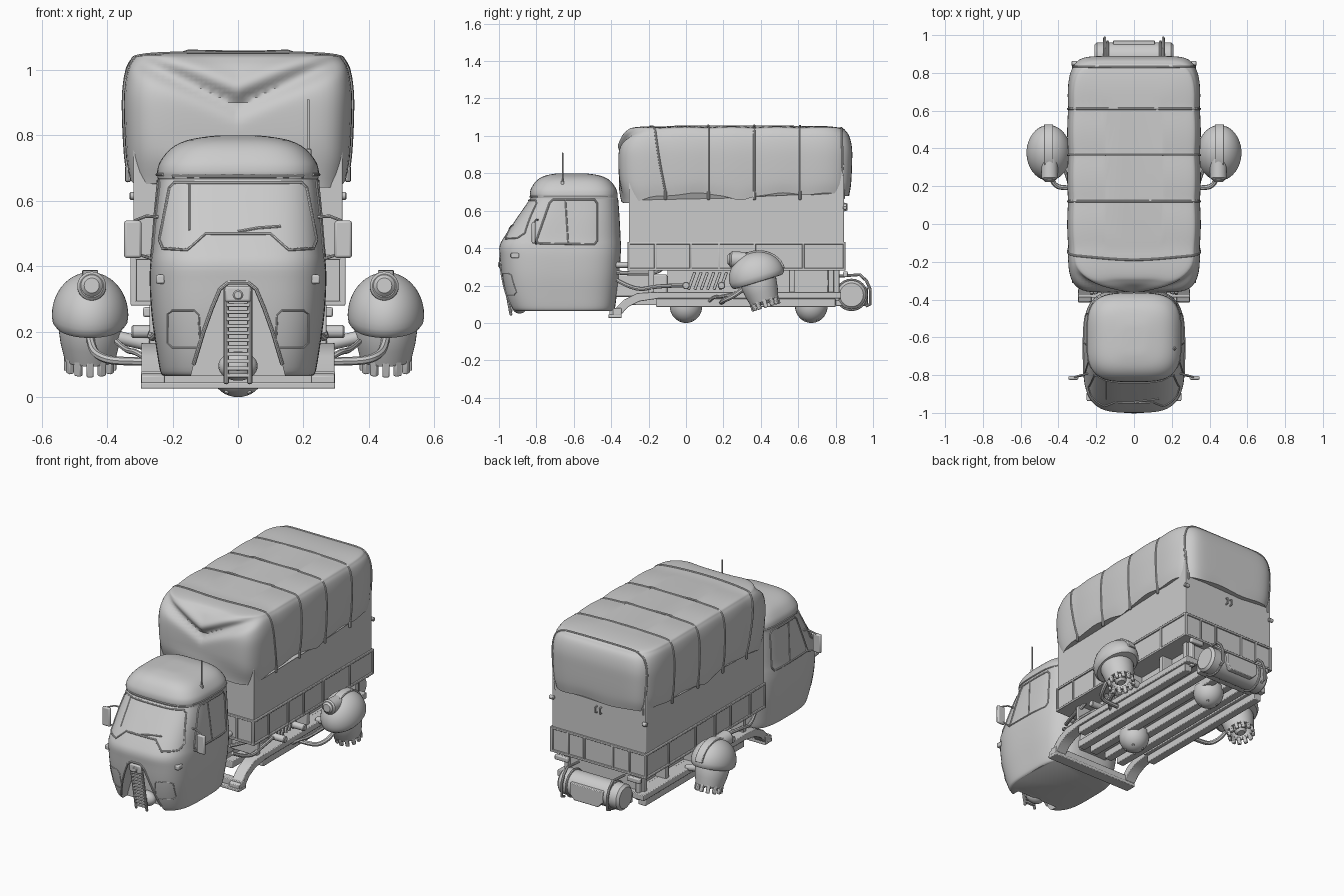
import bpy, bmesh, math
from mathutils import Matrix, Vector
from mathutils.bvhtree import BVHTree

if "Cube" in bpy.data.objects:
    bpy.data.objects.remove(bpy.data.objects["Cube"])


def finish(name, bm, mirror=False, bevel=0):
    bmesh.ops.remove_doubles(bm, verts=bm.verts, dist=1e-5)
    bmesh.ops.recalc_face_normals(bm, faces=bm.faces)
    me = bpy.data.meshes.new(name)
    bm.to_mesh(me)
    bm.free()
    ob = bpy.data.objects.new(name, me)
    bpy.context.collection.objects.link(ob)
    if bevel:
        m = ob.modifiers.new("bevel", 'BEVEL')
        m.width, m.segments = bevel, 2
    if mirror:
        ob.modifiers.new("mirror", 'MIRROR')
    return ob


def box(name, lo, hi, mirror=False, bevel=0.004, mat=Matrix()):
    bm = bmesh.new()
    bmesh.ops.create_cube(bm, size=1)
    for v in bm.verts:
        v.co = mat @ Vector([lo[i] + (v.co[i] + .5) * (hi[i] - lo[i]) for i in range(3)])
    return finish(name, bm, mirror, bevel)


def skin(bm, rings):
    for a, b in zip(rings, rings[1:]):
        for i in range(len(a)):
            j = (i + 1) % len(a)
            bm.faces.new((a[i], a[j], b[j], b[i]))
    bm.faces.new(rings[0])
    bm.faces.new(rings[-1])


def lathe(name, prof, mat, mirror=False, seg=32):
    bm = bmesh.new()
    ang = [2 * math.pi * i / seg for i in range(seg)]
    skin(bm, [[bm.verts.new(mat @ Vector((max(r, .0005) * math.cos(a), max(r, .0005) * math.sin(a), h)))
               for a in ang] for r, h in prof])
    return finish(name, bm, mirror)


def rod(name, a, b, r, mirror=False, seg=24, c=.004):
    a, d = Vector(a), Vector(b) - Vector(a)
    L = d.length
    return lathe(name, [(r - c, 0), (r, c), (r, L - c), (r - c, L)],
                 Matrix.Translation(a) @ d.to_track_quat('Z', 'Y').to_matrix().to_4x4(), mirror, seg)


def tube(name, pts, r, mirror=False, closed=False, smooth=False):
    cu = bpy.data.curves.new(name, 'CURVE')
    cu.dimensions, cu.bevel_depth, cu.bevel_resolution, cu.use_fill_caps = '3D', r, 2, True
    sp = cu.splines.new('NURBS' if smooth else 'POLY')
    sp.points.add(len(pts) - 1)
    for p, q in zip(sp.points, pts):
        p.co = (*q, 1)
    sp.use_cyclic_u = closed
    if smooth:
        sp.order_u, sp.use_endpoint_u, sp.resolution_u = 3, True, 6
    tmp = bpy.data.objects.new(name, cu)
    me = bpy.data.meshes.new_from_object(tmp)
    bpy.data.objects.remove(tmp)
    ob = bpy.data.objects.new(name, me)
    bpy.context.collection.objects.link(ob)
    if mirror:
        ob.modifiers.new("mirror", 'MIRROR')
    return ob


def prism(name, prof, axis, a, b, mirror=False, bevel=0, mat=Matrix()):
    bm = bmesh.new()
    f = (lambda u, v, t: (t, u, v)) if axis == 'X' else (lambda u, v, t: (u, t, v))
    skin(bm, [[bm.verts.new(mat @ Vector(f(u, v, t))) for u, v in prof] for t in (a, b)])
    return finish(name, bm, mirror, bevel)


def loft(name, rows, n, seg=128, sub=4, deform=lambda v: v):
    # rows are (z, front y, back y, half width); sections are superellipses
    lv = []
    for i in range(len(rows) - 1):
        p = [Vector(rows[min(max(i + k, 0), len(rows) - 1)]) for k in (-1, 0, 1, 2)]
        for j in range(sub):
            t = j / sub
            lv.append(.5 * (2 * p[1] + (p[2] - p[0]) * t + (2 * p[0] - 5 * p[1] + 4 * p[2] - p[3]) * t**2
                            + (3 * p[1] - p[0] - 3 * p[2] + p[3]) * t**3))
    lv.append(Vector(rows[-1]))
    bm, rings = bmesh.new(), []
    for z, yf, yb, hw in lv:
        ring = []
        for i in range(seg):
            a = 2 * math.pi * i / seg
            c, s = math.cos(a), math.sin(a)
            r = (abs(c)**n + abs(s)**n) ** (-1 / n)
            ring.append(bm.verts.new(deform(Vector((hw * r * c, (yf + yb) / 2 + (yb - yf) / 2 * r * s, z)))))
        rings.append(ring)
    skin(bm, rings)
    tree = BVHTree.FromBMesh(bm)
    return finish(name, bm), tree


def hit(tree, a, b):
    a, b = Vector(a), Vector(b)
    return tree.ray_cast(a, (b - a).normalized())[0] or b


def dense(pts, closed=True, k=8):
    out = []
    for p, q in zip(pts, pts[1:] + (pts[:1] if closed else [])):
        out += [tuple(Vector(p).lerp(Vector(q), i / k)) for i in range(k)]
    return out if closed else out + [pts[-1]]


def front_line(name, pts, r, mirror=False, closed=True):
    tube(name, [hit(cab_tree, (x, -2, z), (x, 0, z)) for x, z in dense(pts, closed)], r, mirror, closed)


def side_line(name, pts, r, closed=True):
    tube(name, [hit(cab_tree, (2, y, z), (0, y, z)) for y, z in dense(pts, closed)], r, True, closed)


# Cab shell with the arched opening in the nose
cab, cab_tree = loft("cab", [
    (.065, -.925, -.39, .228), (.08, -.94, -.38, .238), (.15, -.965, -.37, .25), (.25, -.985, -.358, .264),
    (.35, -.995, -.35, .27), (.41, -.997, -.348, .268), (.46, -.972, -.35, .262), (.56, -.905, -.355, .254),
    (.655, -.84, -.362, .245), (.67, -.832, -.366, .246), (.69, -.835, -.366, .247), (.72, -.828, -.375, .238),
    (.76, -.8, -.405, .205), (.785, -.76, -.45, .155), (.798, -.7, -.52, .08), (.8, -.65, -.57, .03)], 3.6, 96)
half = [(.16, .0), (.135, .1), (.105, .2), (.08, .27), (.055, .33), (.03, .35)]
cutter = prism("notch_cutter", half + [(-x, z) for x, z in half[::-1]], 'Y', -1.2, -.87)
m = cab.modifiers.new("notch", 'BOOLEAN')
m.operation, m.object, m.solver = 'DIFFERENCE', cutter, 'EXACT'
bpy.context.view_layer.objects.active = cab
bpy.ops.object.modifier_apply(modifier="notch")
bpy.data.objects.remove(cutter)
front_line("notch_trim", half[1:] + [(-x, z) for x, z in half[:0:-1]], .006, closed=False)

# Windows, seams and wiper following the shell
front_line("windscreen_frame", [(.195, .655), (.21, .64), (.24, .48), (.23, .455), (.155, .45), (.1, .5),
           (-.1, .5), (-.155, .45), (-.23, .455), (-.24, .48), (-.21, .64), (-.195, .655)], .005)
front_line("windscreen_pillar", [(-.148, .51), (-.148, .65)], .003, closed=False)
front_line("wiper", [(0, .506), (.06, .517), (.13, .522)], .005, closed=False)
front_line("nose_hatch_seam", [(.115, .15), (.2, .15), (.215, .165), (.215, .255), (.2, .265), (.135, .265),
           (.12, .25)], .003, True)
side_line("door_window_frame", [(-.8, .44), (-.79, .425), (-.49, .42), (-.475, .44), (-.475, .64), (-.49, .66),
          (-.71, .66), (-.73, .64)], .005)
side_line("window_divider", [(-.63, .425), (-.645, .66)], .004, False)
side_line("roof_gutter", [(-.76, .68), (-.42, .68)], .005, False)
front_line("roof_lip", [(-.2, .675), (.2, .675)], .005, closed=False)
p = hit(cab_tree, (.235, -2, .36), (.235, 0, .36))
box("marker_lamp", p - Vector((.012, .015, .014)), p + Vector((.016, .03, .014)), True, .006)

# Wing mirrors and aerial
tube("mirror_arm", [(.235, -.79, .55), (.28, -.8, .553), (.315, -.81, .54), (.315, -.81, .44), (.255, -.8, .42)],
     .005, True)
box("wing_mirror", (.295, -.825, .425), (.348, -.805, .54), True, .008)
rod("aerial_base", (.215, -.66, .69), (.215, -.66, .76), .009)
rod("aerial", (.215, -.66, .74), (.215, -.66, .91), .004, c=.001)

# Nose ladder and nose ball
rod("ladder_rail", (.036, -.99, .335), (.036, -.935, .04), .008, True, 8)
for i in range(13):
    t = i / 13
    y, z = -.99 + .055 * t, .325 - .28 * t
    box("ladder_rung", (-.036, y - .006, z - .006), (.036, y + .012, z + .006), bevel=.002)
box("ladder_top", (-.04, -1, .29), (.04, -.975, .34), bevel=.008)
rod("ladder_bolt", (0, -1.004, .312), (0, -.98, .312), .015)
bm = bmesh.new()
bmesh.ops.create_uvsphere(bm, u_segments=24, v_segments=16, radius=.06,
                          matrix=Matrix.Translation((0, -.89, .095)) @ Matrix.Diagonal((1, .7, .75, 1)))
finish("nose_ball", bm)

# Cargo box with ribbed lower side boards
box("cargo_box", (-.32, -.305, .28), (.32, .845, .85), bevel=.005)
for z in (.28, .42):
    box("cargo_rail", (-.328, -.312, z), (.328, .853, z + .014), bevel=.003)
for y in (-.312, -.17, .02, .17, .36, .62, .84):
    box("side_rib", (.31, y, .28), (.328, y + .013, .43), True, .003)
for x in (.09, .2, .315):
    for y in (-.312, .84):
        box("end_rib", (x, y, .28), (x + .013, y + .013, .43), True, .003)
tube("tailgate_handle", [(.015, .84, .6), (.015, .86, .605), (.015, .86, .635), (.015, .84, .64)], .005, True)
rod("corner_pin", (.3, .85, .615), (.332, .85, .615), .012, True, 12)


# Tarpaulin, sagging between its straps and folded at the front
def drape(v):
    x, y, z = v
    low = max(0, min(1, (.78 - z) / .09))
    sag = abs(math.sin(math.pi * (y - .12) / .245))
    z += low * (-.04 * max(0, min(1, (-.05 - y) / .25)) - .04 * math.exp(-((y - .29) / .07)**2)
                + .006 * math.sin(27 * y) + .006 * math.sin(19 * x))
    z += .006 * sag * max(0, (z - .95) / .1)
    x *= 1 + .014 * sag
    if y < -.2:
        d = z - (.89 + .45 * abs(x))
        f = min(1, (-.2 - y) / .1)
        y += f * (.028 * math.exp(-(d / .03)**2) - .012 * math.exp(-((d - .06) / .03)**2)
                  + .012 * math.sin(11 * x + 16 * z) * low)
    return Vector((x, y, z))


tarp, tarp_tree = loft("tarpaulin", [
    (.69, -.335, .872, .333), (.75, -.355, .883, .343), (.85, -.362, .888, .348), (.93, -.358, .888, .348),
    (.99, -.335, .876, .34), (1.025, -.305, .855, .325), (1.042, -.26, .82, .295), (1.05, -.1, .65, .15)],
    8, 160, 5, drape)
for y0, slant in ((-.19, .07), (.12, 0), (.365, 0), (.61, 0), (.83, .01)):
    pts = []
    for i in range(61):
        a = math.radians(-9 + 198 * i / 60)
        y = y0 + slant * (1 - math.sin(a))
        pts.append(hit(tarp_tree, (2 * math.cos(a), y, .75 + 2 * math.sin(a)), (0, y, .75)))
    tube("tarp_strap", pts, .006)
    rod("strap_hook", pts[0] + Vector((0, 0, .01)), pts[0] - Vector((0, 0, .04)), .008, True, 8)

# Chassis rails, floor beams and front crossbeam
box("upper_rail", (.215, -.17, .13), (.295, .83, .166), True)
box("lower_rail", (.235, -.16, .085), (.285, .8, .13), True)
prism("curved_front_rail", [(-.41, .03), (-.36, .03), (-.31, .085), (-.25, .115), (-.15, .13), (-.15, .166),
      (-.26, .16), (-.33, .125), (-.38, .075), (-.41, .065)], 'X', .225, .295, True, .003)
box("front_crossbeam", (-.297, -.415, .026), (.297, -.345, .045))
box("front_crossbeam_web", (-.297, -.39, .04), (.297, -.345, .08))
for x in (.03, .12):
    box("floor_beam", (x, -.3, .095), (x + .05, .8, .14), True)
box("chassis_floor", (-.22, -.12, .14), (.22, .82, .165))
box("equipment_bay", (-.2, -.1, .16), (.2, .76, .285))
for y in (-.2, .28, .55, .76):
    box("cargo_bearer", (-.27, y, .16), (.27, y + .03, .285))
for i in range(6):
    box("cooling_slat", (.2, -.008, -.05), (.25, .008, .05), True, .003,
        Matrix.Translation((0, .03 + i * .034, .225)) @ Matrix.Rotation(math.radians(-20), 4, 'X'))
for y in (0, .19):
    rod("side_nozzle", (.2, y, .2), (.325, y, .2), .02, True)
box("cab_coupling", (-.1, -.4, .14), (.1, -.1, .26), bevel=.01)
rod("coupling_bar", (.16, -.38, .31), (.16, -.29, .31), .016, True)
tube("upper_hose", [(.2, -.37, .27), (.25, -.25, .26), (.26, -.14, .27), (.25, -.11, .31)], .011, True, smooth=True)
tube("lower_hose", [(.22, -.37, .23), (.26, -.27, .17), (.27, -.15, .2), (.25, -.02, .2)], .011, True, smooth=True)

# Under-body hover domes with studs
for y in (0, .67):
    prof = [(.087 * math.cos(a), .09 - .09 * math.sin(a)) for a in [i * math.pi / 20 for i in range(11)]]
    lathe("hover_dome", [(.087, .12)] + prof, Matrix.Translation((0, y, 0)))
    for i in range(4):
        a = math.pi / 4 + i * math.pi / 2
        c, s = math.cos(a), math.sin(a)
        rod("dome_stud", (.04 * c, y + .04 * s, .03), (.052 * c, y + .052 * s, .01), .007, seg=10, c=.002)

# Side engine pods
P = Matrix.Translation((.452, .378, .25)) @ Matrix.Rotation(math.radians(17), 4, 'X')
arc = [i * math.pi / 24 for i in range(13)]
lathe("pod_cowl", [(math.sin(a), math.cos(a)) for a in arc] + [(.98, -.14), (.9, -.24), (.8, -.25)],
      P @ Matrix.Diagonal((.117, .15, .13, 1)), True, 48)
lathe("pod_body", [(.09, .02), (.097, -.04), (.09, -.09), (.078, -.14), (.066, -.14), (.06, -.09)], P, True)
lathe("pod_hub", [(.03, -.05), (.035, -.14), (.022, -.155)], P, True)
for i in range(12):
    box("pod_tooth", (.062, -.011, -.175), (.08, .011, -.125), True, .004,
        P @ Matrix.Rotation(i * math.pi / 6, 4, 'Z'))
fin = [(.157 * math.cos(i * math.pi / 20), .137 * math.sin(i * math.pi / 20)) for i in range(16)]
prism("pod_ridge", fin + [(0, 0)], 'X', -.024, .024, True, .003, P)
rod("intake_barrel", (.447, .235, .34), (.447, .4, .33), .044, True, 32, .008)
rod("intake_cap", (.447, .222, .341), (.447, .25, .34), .033, True, 32, .01)
tube("pod_arm", [(.25, .19, .11), (.36, .19, .108), (.42, .2, .12), (.45, .27, .15), (.455, .34, .21)],
     .013, True, smooth=True)
tube("pod_pipe", [(.27, .12, .11), (.31, .14, .14), (.34, .2, .14), (.37, .3, .17)], .009, True, smooth=True)
rod("pod_mount", (.27, .38, .16), (.4, .38, .19), .02, True)

# Rear tank with straps, back plate and tail brackets
rod("rear_tank", (-.21, .885, .15), (.21, .885, .15), .077, seg=40, c=.014)
tube("tank_strap", [(.14, .885 + .08 * math.cos(a * math.pi / 12), .15 + .08 * math.sin(a * math.pi / 12))
                    for a in range(24)], .007, True, True)
tube("tail_bracket", [(.155, .82, .25), (.155, .93, .258), (.155, .965, .225), (.155, .985, .18), (.155, .985, .1),
                      (.155, .96, .09)], .008, True)
prism("tank_plate", [(-.11, .12), (-.08, .09), (.08, .09), (.11, .12), (.11, .19), (-.11, .19)], 'Y', .94, .972, bevel=.004)
box("tank_cradle", (-.2, .8, .09), (.2, .86, .16))
box("tail_post", (.23, .79, .12), (.255, .82, .285), True)
box("tail_lamp", (.2, .84, .245), (.29, .865, .275), True, .006)

bpy.ops.object.select_all(action='DESELECT')
for ob in bpy.context.scene.objects:
    ob.select_set(True)
bpy.context.view_layer.objects.active = cab
bpy.ops.object.shade_smooth_by_angle(angle=math.radians(38))
